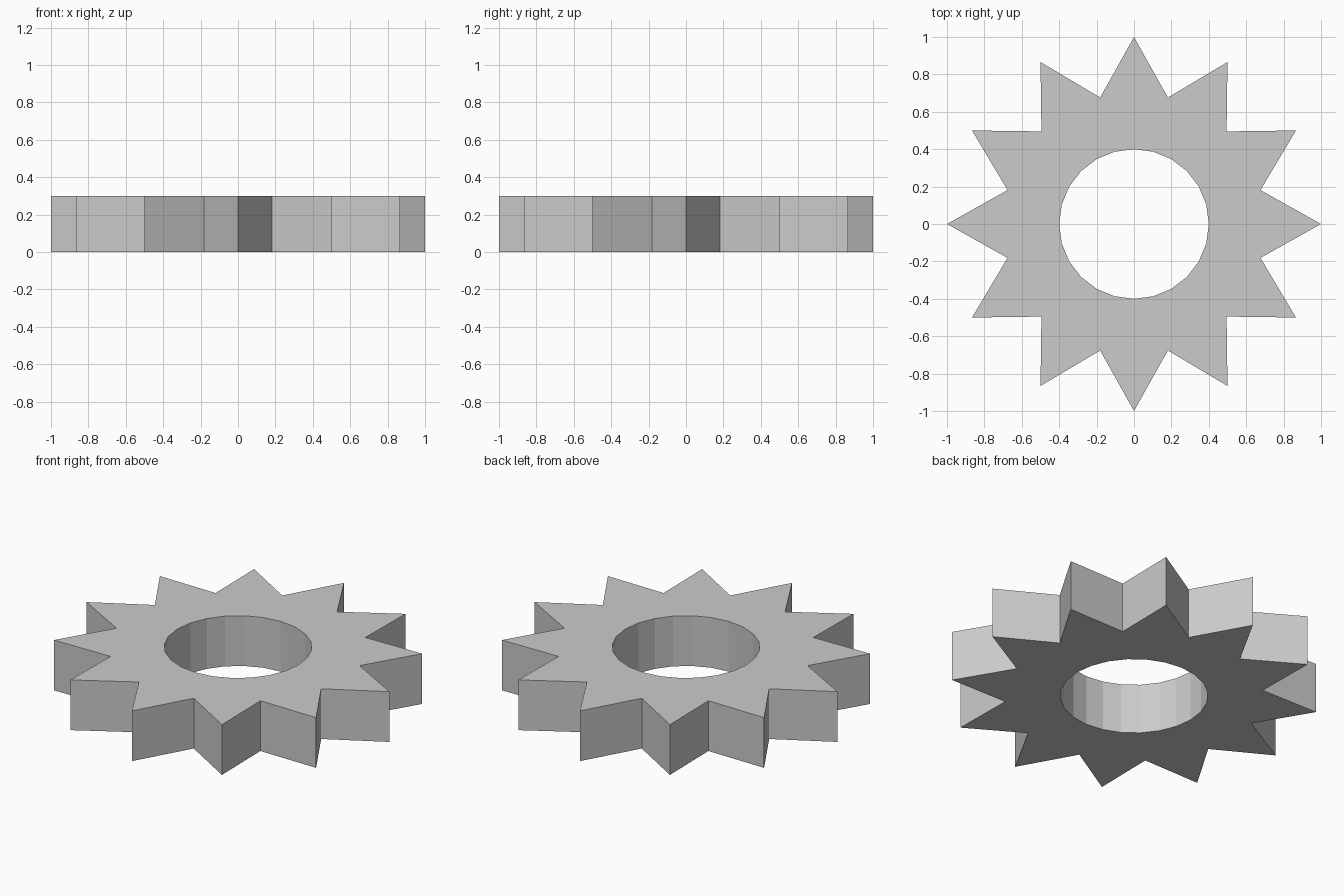
import bpy, bmesh
from math import cos, sin, pi

if "Cube" in bpy.data.objects:
    bpy.data.objects.remove(bpy.data.objects["Cube"])

TEETH, TIP, ROOT, BORE, HEIGHT = 12, 1.0, 0.7, 0.4, 0.3
N = TEETH * 2

bm = bmesh.new()


def ring(radii, z):
    """Closed ring of N vertices, cycling through the given radii."""
    return [bm.verts.new((radii[i % len(radii)] * cos(2 * pi * i / N),
                          radii[i % len(radii)] * sin(2 * pi * i / N), z))
            for i in range(N)]


# Rings in order around the cross-section: outer bottom, outer top, bore top, bore bottom
rings = [ring((TIP, ROOT), 0), ring((TIP, ROOT), HEIGHT),
         ring((BORE,), HEIGHT), ring((BORE,), 0)]

# Tooth flanks, top, bore wall and underside
for k in range(4):
    a, b = rings[k], rings[(k + 1) % 4]
    for i in range(N):
        j = (i + 1) % N
        bm.faces.new((a[i], a[j], b[j], b[i]))

bmesh.ops.recalc_face_normals(bm, faces=bm.faces)
mesh = bpy.data.meshes.new("toothed_ring")
bm.to_mesh(mesh)
bm.free()
bpy.context.collection.objects.link(bpy.data.objects.new("toothed_ring", mesh))
